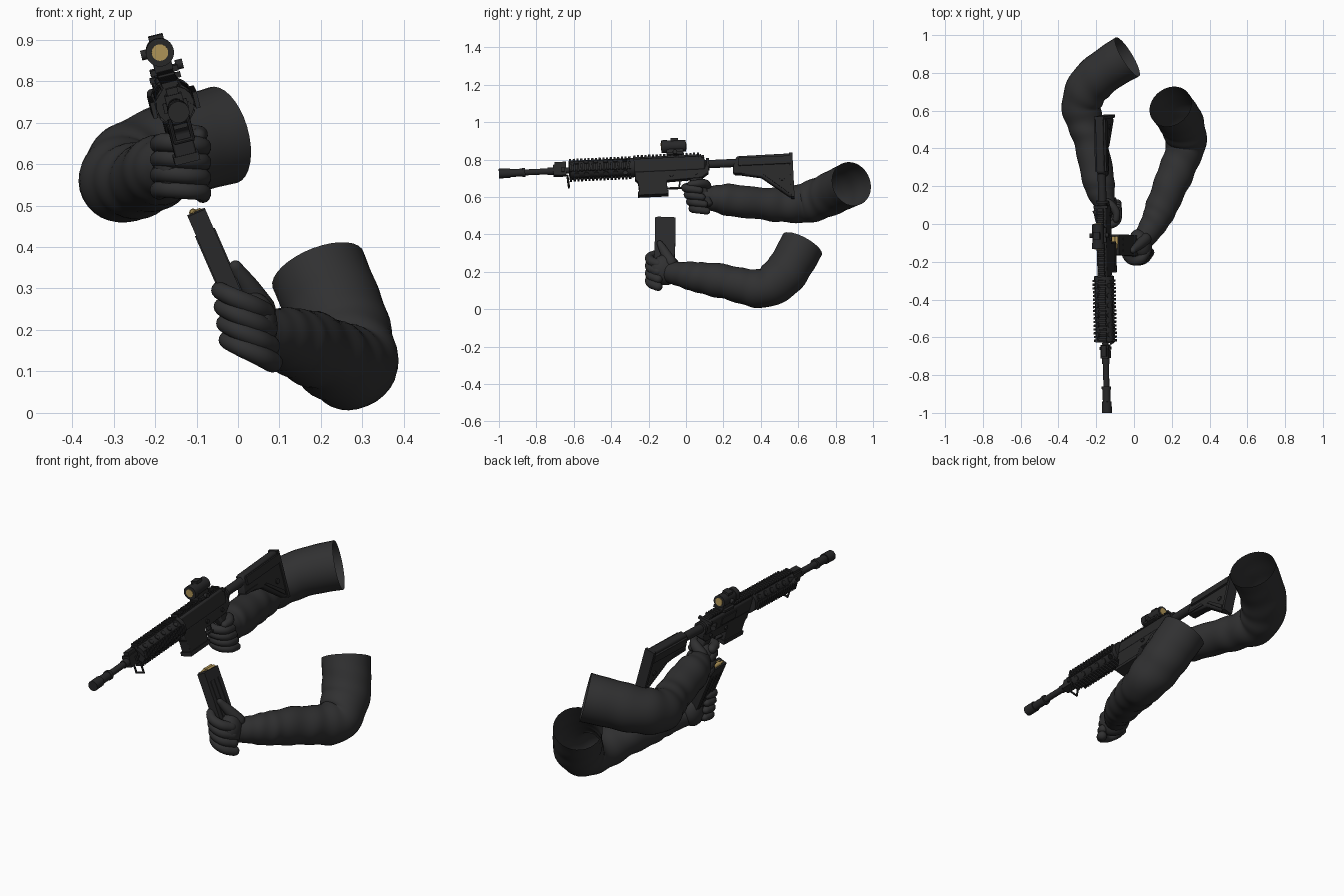
import bpy, bmesh, math
from mathutils import Vector, Matrix

if "Cube" in bpy.data.objects:
    bpy.data.objects.remove(bpy.data.objects["Cube"])

def material(name, rgb):
    m = bpy.data.materials.new(name)
    m.diffuse_color = (*rgb, 1)
    m.use_nodes = True
    m.node_tree.nodes["Principled BSDF"].inputs["Base Color"].default_value = m.diffuse_color
    return m

CLOTH = material("sleeve charcoal", (0.030, 0.030, 0.031))
GUN = material("gunmetal black", (0.021, 0.021, 0.022))
BRASS = material("brass", (0.45, 0.31, 0.10))

# Local frames: rifle is slightly rolled and pitched, magazine leans
def frame(origin, fwd, up):
    f = Vector(fwd).normalized()
    u = Vector(up)
    u = (u - f * u.dot(f)).normalized()
    m = Matrix((f.cross(u), f, u)).transposed().to_4x4()
    m.translation = Vector(origin)
    return m

ROLL = math.radians(14)
RIFLE = frame((-0.143, -1, 0.725), (-0.022, 1, 0.045), (-math.sin(ROLL), 0, math.cos(ROLL)))
RIFLE = RIFLE @ Matrix.Translation((0, 1, 0))
MAG = frame((-0.10, -0.11, 0.482), (0, 1, 0), (-0.40, 0, 0.917))

def finish(bm, name, mat, mtx=Matrix(), bevel=0.0):
    bmesh.ops.recalc_face_normals(bm, faces=bm.faces)
    me = bpy.data.meshes.new(name)
    bm.to_mesh(me)
    bm.free()
    me.materials.append(mat)
    me.transform(mtx)
    ob = bpy.data.objects.new(name, me)
    bpy.context.collection.objects.link(ob)
    if bevel:
        b = ob.modifiers.new("bevel", "BEVEL")
        b.width, b.segments = bevel, 2
    for o in bpy.context.selected_objects:
        o.select_set(False)
    ob.select_set(True)
    bpy.context.view_layer.objects.active = ob
    bpy.ops.object.shade_smooth_by_angle(angle=math.radians(40))
    return ob

def box(bm, x, y, z):
    m = Matrix.Translation(((x[0]+x[1])/2, (y[0]+y[1])/2, (z[0]+z[1])/2))
    bmesh.ops.create_cube(bm, size=1, matrix=m @ Matrix.Diagonal((x[1]-x[0], y[1]-y[0], z[1]-z[0], 1)))

def cyl(bm, p0, p1, r, r2=None, n=20):
    p0, p1 = Vector(p0), Vector(p1)
    d = p1 - p0
    m = Matrix.Translation((p0+p1)/2) @ d.to_track_quat('Z', 'Y').to_matrix().to_4x4()
    bmesh.ops.create_cone(bm, cap_ends=True, segments=n, radius1=r, radius2=r if r2 is None else r2,
                          depth=d.length, matrix=m)

def slab(bm, yz, w):
    """Side profile in y,z extruded to half width w."""
    f = bm.faces.new([bm.verts.new((-w, y, z)) for y, z in yz])
    g = bmesh.ops.extrude_face_region(bm, geom=[f])["geom"]
    bmesh.ops.translate(bm, vec=(2*w, 0, 0), verts=[v for v in g if isinstance(v, bmesh.types.BMVert)])

def spline(rows, steps):
    """Catmull-Rom through rows of x, y, z, radius."""
    P = [Vector(r) for r in rows]
    P = [2*P[0]-P[1]] + P + [2*P[-1]-P[-2]]
    out = []
    for i in range(1, len(P)-2):
        a, b, c, d = P[i-1:i+3]
        for k in range(steps):
            t = k/steps
            out.append(0.5*(2*b + (c-a)*t + (2*a-5*b+4*c-d)*t*t + (3*b-a-3*c+d)*t**3))
    return out + [P[-2]]

def limb(name, rows, steps=5, n=16, open_end=False, folds=0.0):
    """Smooth round tube with rounded ends; folds adds cloth creases."""
    S = [(p.xyz, p.w) for p in spline(rows, steps)]
    def dome(end, prev):
        d = (end[0]-prev[0]).normalized()
        return [(end[0] + d*end[1]*math.sin(a), end[1]*math.cos(a)) for a in (0.5, 0.95, 1.35)]
    S = dome(S[0], S[1])[::-1] + S + ([] if open_end else dome(S[-1], S[-2]))
    bm = bmesh.new()
    rings, u = [], Vector((0.3, 0.2, 1))
    for i, (p, r) in enumerate(S):
        t = (S[min(i+1, len(S)-1)][0] - S[max(i-1, 0)][0]).normalized()
        u = (u - t*u.dot(t)).normalized()
        v = t.cross(u)
        fade = folds * math.sin(math.pi * i/(len(S)-1))
        ring = []
        for k in range(n):
            a = 2*math.pi*k/n
            w = 1 + fade*(math.sin(i*0.95 + 1.6*math.sin(a)) + 0.6*math.sin(i*0.53 + 2*a))
            ring.append(bm.verts.new(p + (u*math.cos(a) + v*math.sin(a))*r*w))
        rings.append(ring)
    for A, B in zip(rings, rings[1:]):
        for k in range(n):
            bm.faces.new((A[k], A[(k+1) % n], B[(k+1) % n], B[k]))
    bm.faces.new(rings[0])
    if not open_end:
        bm.faces.new(rings[-1])
    return finish(bm, name, CLOTH)

def palm(name, c, r, rot):
    bm = bmesh.new()
    m = Matrix.Translation(c) @ Matrix.Rotation(rot, 4, 'Z') @ Matrix.Diagonal((*r, 1))
    bmesh.ops.create_uvsphere(bm, u_segments=24, v_segments=14, radius=1, matrix=m)
    finish(bm, name, CLOTH)

# Right arm, bent at the elbow, open sleeve end
limb("right_sleeve", [(-.155, .11, .60, .056), (-.172, .16, .592, .072), (-.19, .24, .583, .086),
     (-.222, .40, .565, .086), (-.255, .52, .558, .093), (-.278, .63, .566, .106), (-.235, .735, .60, .114),
     (-.14, .82, .64, .116), (-.035, .885, .67, .12)], 7, 32, True, .028)
palm("right_palm", (-.155, .075, .60), (.048, .07, .072), -.2)
for i in range(4):
    z, y = .648 - .037*i, -.003 + .013*i
    limb(f"right_finger_{i+1}", [(-.19, y+.06, z, .023), (-.175, y+.012, z+.004, .023), (-.125, y, z, .022),
         (-.088, y+.025, z-.004, .021), (-.085, y+.075, z-.012, .019)], 4, 14)
limb("right_thumb", [(-.17, .11, .635, .028), (-.13, .105, .668, .025), (-.095, .065, .672, .021),
     (-.095, .025, .668, .018)], 4, 14)

# Left arm, reaching forward and low
limb("left_sleeve", [(.05, -.08, .195, .058), (.085, -.03, .187, .066), (.12, .03, .177, .077),
     (.15, .10, .165, .085), (.20, .22, .145, .092), (.245, .33, .118, .097), (.275, .43, .115, .107),
     (.258, .52, .18, .116), (.228, .575, .26, .117), (.193, .622, .345, .118)], 7, 32, True, .028)
palm("left_palm", (.035, -.11, .21), (.058, .085, .082), .3)
for i in range(4):
    z, x = .272 - .04*i, .006*i
    limb(f"left_finger_{i+1}", [(.065+x, -.15, z-.03, .025), (.035+x, -.187, z-.014, .025), (-.01+x, -.195, z+.006, .023),
         (-.042+x, -.165, z+.022, .021), (-.043+x, -.12, z+.026, .019)], 4, 14)
limb("left_thumb", [(.06, -.08, .25, .032), (.028, -.11, .30, .026), (.004, -.13, .335, .02),
     (-.006, -.14, .352, .016)], 4, 14)

# Barrel with slotted muzzle device
bm = bmesh.new()
cyl(bm, (0, -.90, 0), (0, -.28, 0), .016)
cyl(bm, (0, -1, 0), (0, -.94, 0), .026)
cyl(bm, (0, -.94, 0), (0, -.865, 0), .021)
cyl(bm, (0, -.875, 0), (0, -.86, 0), .025)
cyl(bm, (0, -.74, 0), (0, -.71, 0), .02)
finish(bm, "barrel", GUN, RIFLE)

# Gas block, folded sight and sling ring
bm = bmesh.new()
box(bm, (-.021, .021), (-.71, -.64), (-.028, .03))
box(bm, (-.014, .014), (-.70, -.64), (.03, .046))
box(bm, (-.03, .03), (-.665, -.65), (-.012, .012))
for x in (-.022, .022):
    cyl(bm, (x, -.635, -.03), (x, -.63, -.088), .005, n=8)
cyl(bm, (-.025, -.63, -.088), (.025, -.63, -.088), .005, n=8)
finish(bm, "gas_block", GUN, RIFLE)

# Handguard with four toothed rails and vent rows
bm = bmesh.new()
cyl(bm, (0, -.622, 0), (0, -.285, 0), .046, n=16)
cyl(bm, (0, -.30, 0), (0, -.275, 0), .052, n=24)
finish(bm, "handguard", GUN, RIFLE)
bm = bmesh.new()
for q in range(4):
    start = len(bm.verts)
    box(bm, (-.016, .016), (-.625, -.29), (.035, .049))
    for k in range(17):
        box(bm, (-.02, .02), (-.622+.0198*k, -.611+.0198*k), (.047, .058))
    for k in range(6):
        cyl(bm, (.03, -.585+.052*k, .03), (.035, -.585+.052*k, .035), .013, n=12)
    bm.verts.ensure_lookup_table()
    bmesh.ops.rotate(bm, verts=bm.verts[start:], cent=(0, 0, 0), matrix=Matrix.Rotation(q*math.pi/2, 3, 'Y'))
finish(bm, "handguard_rails", GUN, RIFLE)

# Upper receiver and its top rail
bm = bmesh.new()
slab(bm, [(-.28, -.035), (.10, -.035), (.105, .02), (.09, .042), (-.28, .042)], .027)
finish(bm, "upper_receiver", GUN, RIFLE, .008)
bm = bmesh.new()
box(bm, (-.015, .015), (-.28, .085), (.038, .053))
for k in range(18):
    box(bm, (-.02, .02), (-.278+.02*k, -.267+.02*k), (.05, .062))
box(bm, (-.038, .038), (.085, .10), (.028, .042))
cyl(bm, (-.02, .03, .0), (-.042, .075, .005), .013)
box(bm, (-.031, 0), (-.14, -.02), (-.02, .022))
finish(bm, "top_rail_and_controls", GUN, RIFLE)

# Lower receiver, magazine well, trigger guard and grip
bm = bmesh.new()
slab(bm, [(-.275, -.03), (.10, -.03), (.11, .01), (.125, .01), (.12, -.05), (.08, -.078), (-.105, -.085),
          (-.105, -.158), (-.255, -.148), (-.26, -.085), (-.275, -.07)], .026)
finish(bm, "lower_receiver", GUN, RIFLE, .004)
bm = bmesh.new()
box(bm, (-.031, .031), (-.262, -.10), (-.16, -.14))
box(bm, (-.01, .01), (-.105, .03), (-.128, -.12))
slab(bm, [(-.04, -.08), (-.03, -.08), (-.037, -.118), (-.044, -.118)], .005)
cyl(bm, (-.033, -.08, -.055), (.033, -.08, -.055), .011, n=12)
cyl(bm, (-.032, .05, -.052), (.032, .05, -.052), .01, n=12)
finish(bm, "trigger_guard", GUN, RIFLE)
bm = bmesh.new()
slab(bm, [(.015, -.07), (.085, -.07), (.10, -.12), (.135, -.225), (.085, -.24), (.04, -.14)], .023)
finish(bm, "pistol_grip", GUN, RIFLE, .01)

# Buffer tube and collapsible stock
bm = bmesh.new()
cyl(bm, (0, .09, 0), (0, .54, 0), .022)
cyl(bm, (0, .11, 0), (0, .125, 0), .033)
finish(bm, "buffer_tube", GUN, RIFLE)
bm = bmesh.new()
slab(bm, [(.255, .0), (.275, .033), (.565, .036), (.57, -.205), (.545, -.20), (.40, -.088), (.25, -.06)], .021)
finish(bm, "stock", GUN, RIFLE, .008)
bm = bmesh.new()
slab(bm, [(.28, -.022), (.56, -.022), (.56, .02), (.28, .02)], .031)
box(bm, (-.027, .027), (.555, .572), (-.205, .038))
slab(bm, [(.41, -.075), (.43, -.075), (.545, -.16), (.545, -.185)], .026)
slab(bm, [(.26, -.05), (.36, -.05), (.38, -.07), (.26, -.062)], .025)
cyl(bm, (-.027, .51, -.10), (.027, .51, -.10), .013, n=14)
finish(bm, "stock_trim", GUN, RIFLE)

# Optic with tinted lenses
bm = bmesh.new()
cyl(bm, (0, -.125, .108), (0, .005, .108), .031, n=28)
cyl(bm, (0, -.125, .108), (0, -.095, .108), .034, n=28)
box(bm, (-.022, .022), (-.10, -.01), (.06, .10))
box(bm, (-.018, .018), (-.075, -.035), (.12, .148))
box(bm, (-.034, .034), (-.095, -.015), (.054, .068))
cyl(bm, (.03, -.055, .066), (.048, -.055, .066), .012, n=12)
cyl(bm, (-.045, -.055, .108), (-.028, -.055, .108), .012, n=12)
finish(bm, "optic", GUN, RIFLE)
bm = bmesh.new()
cyl(bm, (0, -.128, .108), (0, -.124, .108), .02, n=24)
cyl(bm, (0, .004, .108), (0, .008, .108), .02, n=24)
finish(bm, "optic_lenses", BRASS, RIFLE)

# Spare magazine with ribs and exposed rounds
bm = bmesh.new()
slab(bm, [(-.055, 0), (-.04, .004), (.055, 0), (.053, -.14), (.047, -.28), (-.062, -.28), (-.057, -.14)], .023)
for y in (-.03, 0, .03):
    box(bm, (-.026, .026), (y-.005, y+.005), (-.27, -.05))
box(bm, (-.028, .028), (-.066, .052), (-.29, -.275))
finish(bm, "magazine", GUN, MAG)
bm = bmesh.new()
for x, z in ((-.007, .004), (.007, -.001)):
    cyl(bm, (x, .045, z), (x, -.015, z), .01, n=12)
    cyl(bm, (x, -.015, z), (x, -.05, z), .008, .002, n=12)
finish(bm, "rounds", BRASS, MAG)
